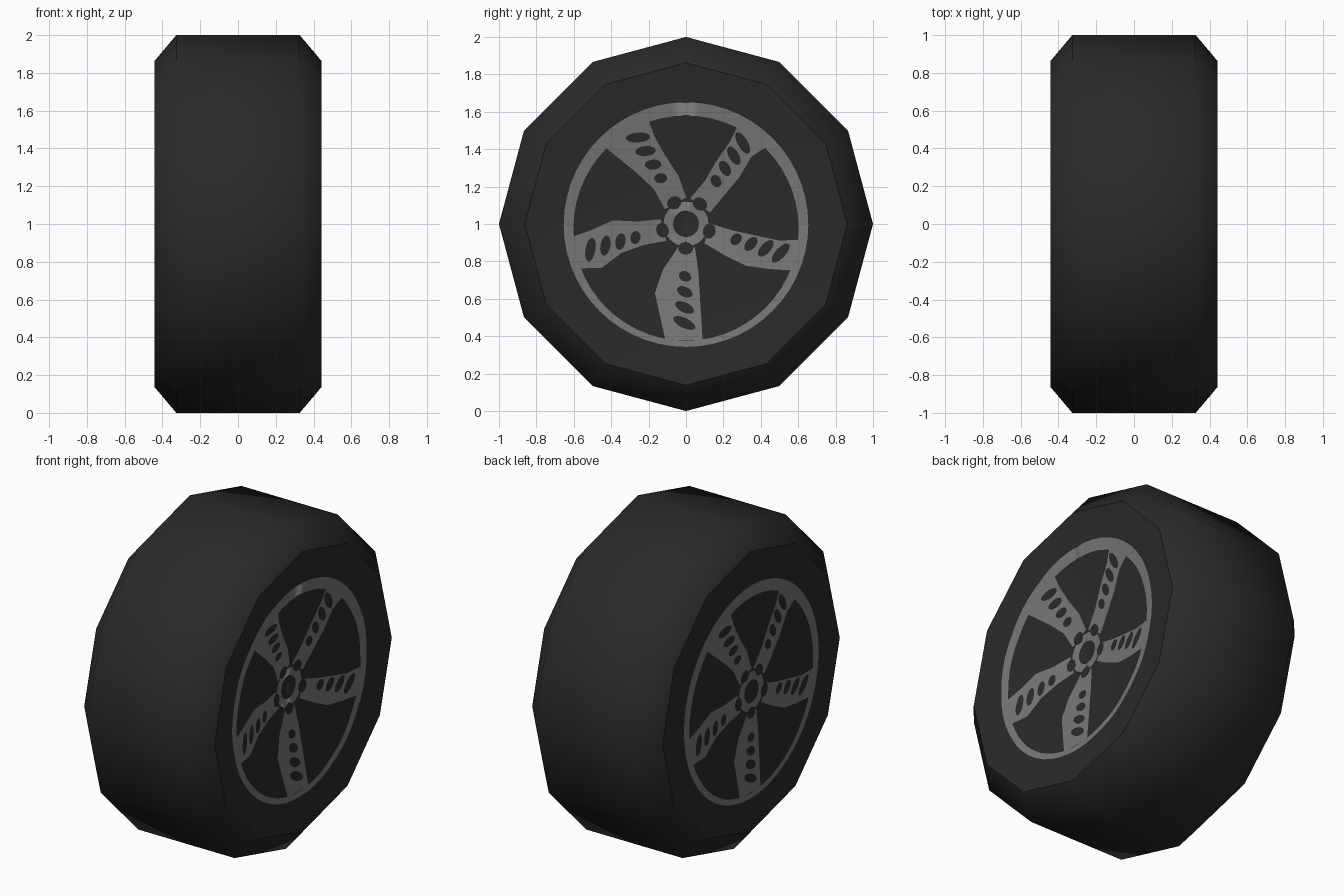
import bpy, bmesh, math

if "Cube" in bpy.data.objects:
    bpy.data.objects.remove(bpy.data.objects["Cube"])

def material(name, v):
    m = bpy.data.materials.new(name)
    m.diffuse_color = (v, v, v, 1)
    m.use_nodes = True
    m.node_tree.nodes["Principled BSDF"].inputs["Base Color"].default_value = m.diffuse_color
    return m

RUBBER = material("dark rubber", 0.023)
METAL = material("grey metal", 0.185)
SIDE, RIM, DISH = 0.443, 0.862, 0.112   # side plane, its radius, hollow on the right side
STEP = math.tau / 12

def make(name, bm, mat):
    me = bpy.data.meshes.new(name)
    bm.to_mesh(me)
    bm.free()
    me.materials.append(mat)
    ob = bpy.data.objects.new(name, me)
    bpy.context.collection.objects.link(ob)
    return ob

def circle(r, n, cz=0):
    return [(r * math.cos(math.tau * i / n), cz + r * math.sin(math.tau * i / n)) for i in range(n)]

def verts(bm, pts, x=0):
    return [bm.verts.new((x, y, 1 + z)) for y, z in pts]

def bridge(bm, a, b):
    for i in range(len(a)):
        bm.faces.new((a[i - 1], a[i], b[i], b[i - 1])).smooth = True

def placed(pts, ang, r=0):
    # Turn points (u outward, v sideways) to a spoke direction at radius r
    c, s = math.cos(ang), math.sin(ang)
    return [((u + r) * c - v * s, (u + r) * s + v * c) for u, v in pts]

def oval(thin, long, tilt=0):
    return placed([(y * thin, z * long) for y, z in circle(1, 14)], tilt)

def lay(name, bm, mat, s, lift):
    # Lay flat shapes on the hollow right side (s=1) or the flat left side (s=-1)
    bmesh.ops.triangulate(bm, faces=[f for f in bm.faces if len(f.verts) > 4])
    if s > 0:
        for k in range(6):
            bmesh.ops.bisect_plane(bm, geom=bm.verts[:] + bm.edges[:] + bm.faces[:],
                                   plane_co=(0, 0, 1),
                                   plane_no=(0, -math.sin(k * STEP), math.cos(k * STEP)))
    for v in bm.verts:
        y, z = v.co.y, v.co.z - 1
        q = max(y * math.cos((k + 0.5) * STEP) + z * math.sin((k + 0.5) * STEP) for k in range(12))
        hollow = DISH * (1 - q / (RIM * math.cos(STEP / 2))) if s > 0 else 0
        v.co.x = s * (SIDE + lift - hollow)
        v.co.y = s * y
    for f in bm.faces:
        f.normal_update()
        f.smooth = True
        if f.normal.x * s < 0:
            f.normal_flip()
    make(name, bm, mat)

# Tyre: 12-sided, smooth tread and shoulders, flat left side, hollow right side
bm = bmesh.new()
rings = [verts(bm, circle(r, 12), x)
         for x, r in ((-SIDE, RIM), (-0.327, 1), (0.327, 1), (SIDE, RIM))]
for a, b in zip(rings, rings[1:]):
    bridge(bm, a, b)
bm.faces.new(rings[0])
hub = bm.verts.new((SIDE - DISH, 0, 1))
for i in range(12):
    bm.faces.new((rings[3][i - 1], rings[3][i], hub)).smooth = True
    bm.edges.get((rings[3][i - 1], rings[3][i])).smooth = False
bmesh.ops.recalc_face_normals(bm, faces=bm.faces)
make("tyre", bm, RUBBER)

# Spokes: direction in degrees, then edge offsets (hundredths) on the
# clockwise and anticlockwise sides, going out from the hub
SPOKES = [
    (119, (-7, -9, -8, -8, -10), (6, 6, 10, 12, 20)),
    (55, (-7, -8, -9, -8, -13), (6, 5, 6, 6, 8)),
    (-17, (-7, -10, -12, -10, -7), (4, 4, 5, 6, 10)),
    (-91, (-4, -12, -16, -9, -10), (5, 7, 8, 9, 10)),
    (-165, (-6, -8, -12, -10, -9), (6, 5, 6, 11, 8)),
]
TILT = math.radians(-25)

for s, side in ((1, "right"), (-1, "left")):
    # Rim ring, thicker at the top
    bm = bmesh.new()
    bridge(bm, verts(bm, circle(0.654, 56, -0.003)), verts(bm, circle(0.602, 56, -0.022)))
    lay("rim_ring_" + side, bm, METAL, s, 0.0012)

    # Hub and spokes
    bm = bmesh.new()
    bm.faces.new(verts(bm, circle(0.12, 24)))
    for ang, low, high in SPOKES:
        pts = [(0.124 * (k + 1), v / 100) for k, v in enumerate(low)]
        pts += [(0.124 * (k + 1), v / 100) for k, v in enumerate(high)][::-1]
        bm.faces.new(verts(bm, placed(pts, math.radians(ang))))
    lay("spokes_" + side, bm, METAL, s, 0.0012)

    # Dark openings: axle hole, bolt holes and slots growing outward
    bm = bmesh.new()
    bm.faces.new(verts(bm, circle(0.07, 20)))
    for ang, low, high in SPOKES:
        a = math.radians(ang)
        bm.faces.new(verts(bm, placed(oval(0.034, 0.04), a, 0.13)))
        for k in range(4):
            slot = oval(0.027, 0.035 + 0.01 * k, TILT)
            bm.faces.new(verts(bm, placed(slot, a, 0.28 + 0.083 * k)))
    lay("rim_openings_" + side, bm, RUBBER, s, 0.0024)
